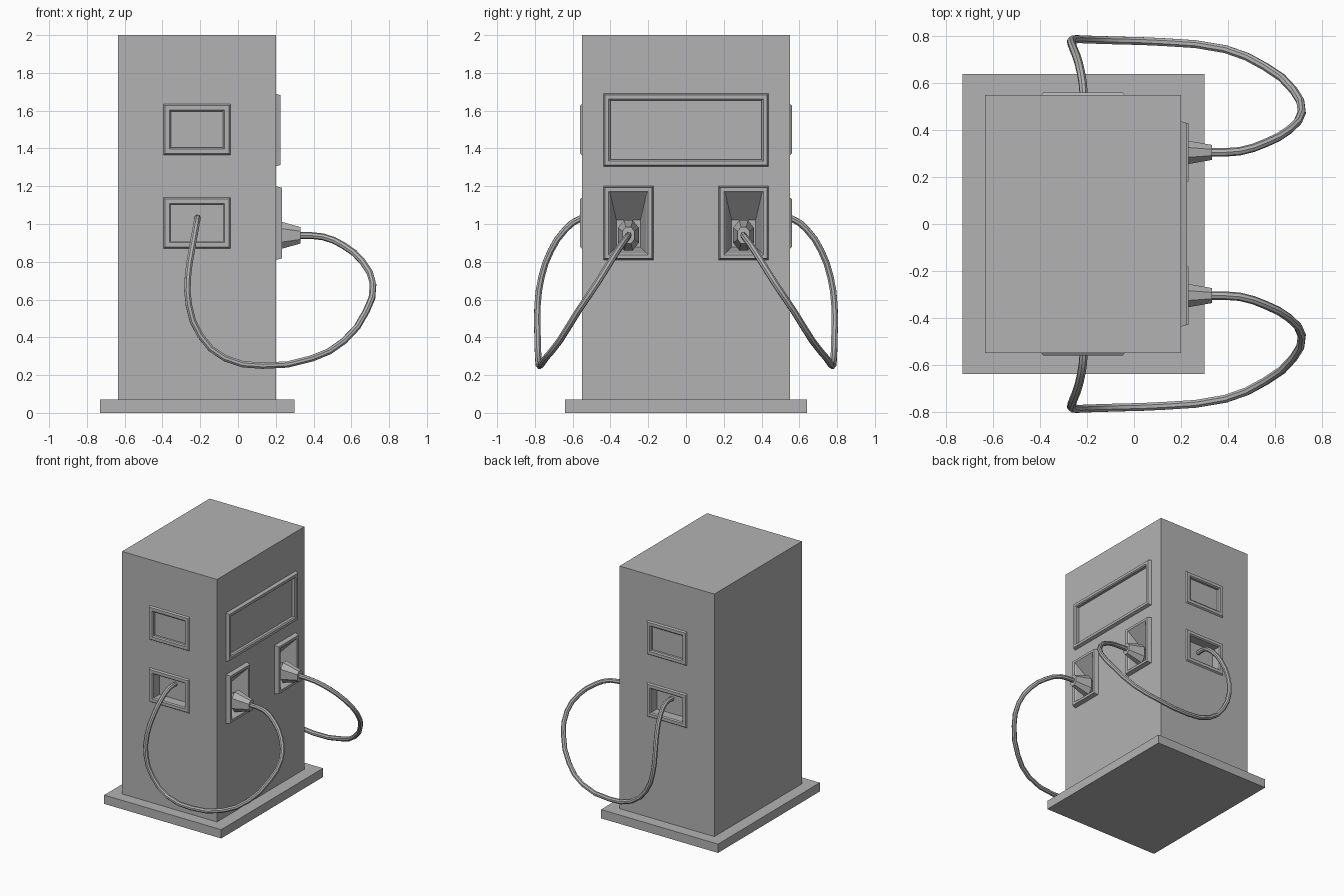
import bpy
import bmesh
from mathutils import Vector

if "Cube" in bpy.data.objects:
    bpy.data.objects.remove(bpy.data.objects["Cube"], do_unlink=True)

# One plain grey for the whole model
grey = bpy.data.materials.new("plain_grey")
grey.use_nodes = True
grey.diffuse_color = (0.45, 0.45, 0.45, 1)
grey.node_tree.nodes["Principled BSDF"].inputs["Base Color"].default_value = (0.45, 0.45, 0.45, 1)


def add_object(name, data):
    ob = bpy.data.objects.new(name, data)
    bpy.context.scene.collection.objects.link(ob)
    data.materials.append(grey)
    return ob


def loft(name, rings, cap_start=False, cap_end=True, flip=False):
    """Skin a list of point rings, each counted anticlockwise seen from outside."""
    bm = bmesh.new()
    rows = [[bm.verts.new(p) for p in ring] for ring in rings]
    n = len(rows[0])
    for a, b in zip(rows, rows[1:]):
        for i in range(n):
            j = (i + 1) % n
            bm.faces.new((a[i], a[j], b[j], b[i]))
    if cap_start:
        bm.faces.new(rows[0][::-1])
    if cap_end:
        bm.faces.new(rows[-1])
    if flip:
        bmesh.ops.reverse_faces(bm, faces=bm.faces[:])
    mesh = bpy.data.meshes.new(name)
    bm.to_mesh(mesh)
    bm.free()
    return add_object(name, mesh)


def box(name, lo, hi):
    rings = [[(lo[0], lo[1], z), (hi[0], lo[1], z), (hi[0], hi[1], z), (lo[0], hi[1], z)]
             for z in (lo[2], hi[2])]
    return loft(name, rings, cap_start=True)


# Each wall maps (across, up, outward) to world space
def side_wall(u, v, d):
    return (0.2 + d, u, v)


def front_wall(u, v, d):
    return (u, -0.55 - d, v)


def back_wall(u, v, d):
    return (u, 0.55 + d, v)


box("base_plate", (-0.73, -0.64, 0), (0.3, 0.64, 0.07))
body = box("body", (-0.635, -0.55, 0.07), (0.2, 0.55, 2))


def panel(name, wall, rect, out, border, depth, draft=0.0, slope=0.0):
    """Raised bevelled frame with a recess; the body is cut open behind it."""
    u0, u1, v0, v1 = rect

    def ring(inset, d, drop=0.0):
        l, r, b, t = u0 + inset, u1 - inset, v0 + inset, v1 - inset - drop
        return [wall(l, b, d), wall(r, b, d), wall(r, t, d), wall(l, t, d)]

    flip = wall is back_wall
    loft(name, [ring(0, 0), ring(0.008, out), ring(border - 0.008, out), ring(border, out - 0.008),
                ring(border + draft, -depth, slope)], flip=flip)
    mid = border * 0.5
    cutter = loft("cutter", [ring(mid, -depth - 0.02), ring(mid, 0.05)], cap_start=True, flip=flip)
    mod = body.modifiers.new("opening", 'BOOLEAN')
    mod.operation = 'DIFFERENCE'
    mod.solver = 'EXACT'
    mod.object = cutter
    bpy.context.view_layer.objects.active = body
    bpy.ops.object.modifier_apply(modifier=mod.name)
    bpy.data.objects.remove(cutter, do_unlink=True)


# Large display and the two holsters on the side wall
panel("display", side_wall, (-0.438, 0.438, 1.305, 1.69), 0.025, 0.037, 0.005)
for tag, c in (("front", -0.305), ("back", 0.305)):
    panel(tag + "_holster", side_wall, (c - 0.132, c + 0.132, 0.81, 1.2),
          0.033, 0.035, 0.11, 0.033, 0.11)

# Small screen and hose outlet on both end walls
for tag, wall in (("front", front_wall), ("back", back_wall)):
    panel(tag + "_screen", wall, (-0.395, -0.04, 1.365, 1.635), 0.011, 0.04, 0.015)
    panel(tag + "_hose_outlet", wall, (-0.395, -0.04, 0.87, 1.14), 0.011, 0.04, 0.07)

# Nozzles: long octagon sections tapering towards the hose
octagon = [(1, -0.5), (1, 0.5), (0.42, 1), (-0.42, 1), (-1, 0.5), (-1, -0.5), (-0.42, -1), (0.42, -1)]
sections = [(-0.11, 0.025, 0.035), (-0.02, 0.04, 0.06), (0, 0.055, 0.08), (0.132, 0.032, 0.043)]
for tag, c in (("front", -0.305), ("back", 0.305)):
    loft(tag + "_nozzle",
         [[side_wall(c + u * w, 0.94 + v * h, d) for u, v in octagon] for d, w, h in sections],
         cap_start=True)

# Hoses hang in a loop from the nozzle round to the end wall
path = [(0.32, 0.305, 0.94), (0.45, 0.31, 0.932), (0.56, 0.345, 0.885), (0.66, 0.40, 0.80),
        (0.715, 0.475, 0.68), (0.68, 0.57, 0.54), (0.56, 0.67, 0.38), (0.39, 0.745, 0.288),
        (0.13, 0.775, 0.25), (-0.07, 0.782, 0.29), (-0.2, 0.786, 0.41), (-0.26, 0.786, 0.57),
        (-0.265, 0.765, 0.72), (-0.245, 0.715, 0.86), (-0.225, 0.64, 0.97),
        (-0.215, 0.56, 1.028), (-0.215, 0.48, 1.03)]
for tag, sign in (("front", -1), ("back", 1)):
    curve = bpy.data.curves.new(tag + "_hose_path", 'CURVE')
    curve.dimensions = '3D'
    curve.bevel_depth = 0.018
    curve.bevel_resolution = 2
    curve.resolution_u = 2
    curve.use_fill_caps = True
    spline = curve.splines.new('BEZIER')
    spline.bezier_points.add(len(path) - 1)
    for point, (x, y, z) in zip(spline.bezier_points, path):
        point.co = Vector((x, y * sign, z))
        point.handle_left_type = point.handle_right_type = 'AUTO'
    hose = add_object(tag + "_hose", curve)
    bpy.ops.object.select_all(action='DESELECT')
    hose.select_set(True)
    bpy.context.view_layer.objects.active = hose
    bpy.ops.object.convert(target='MESH')
    bpy.ops.object.shade_smooth_by_angle()
